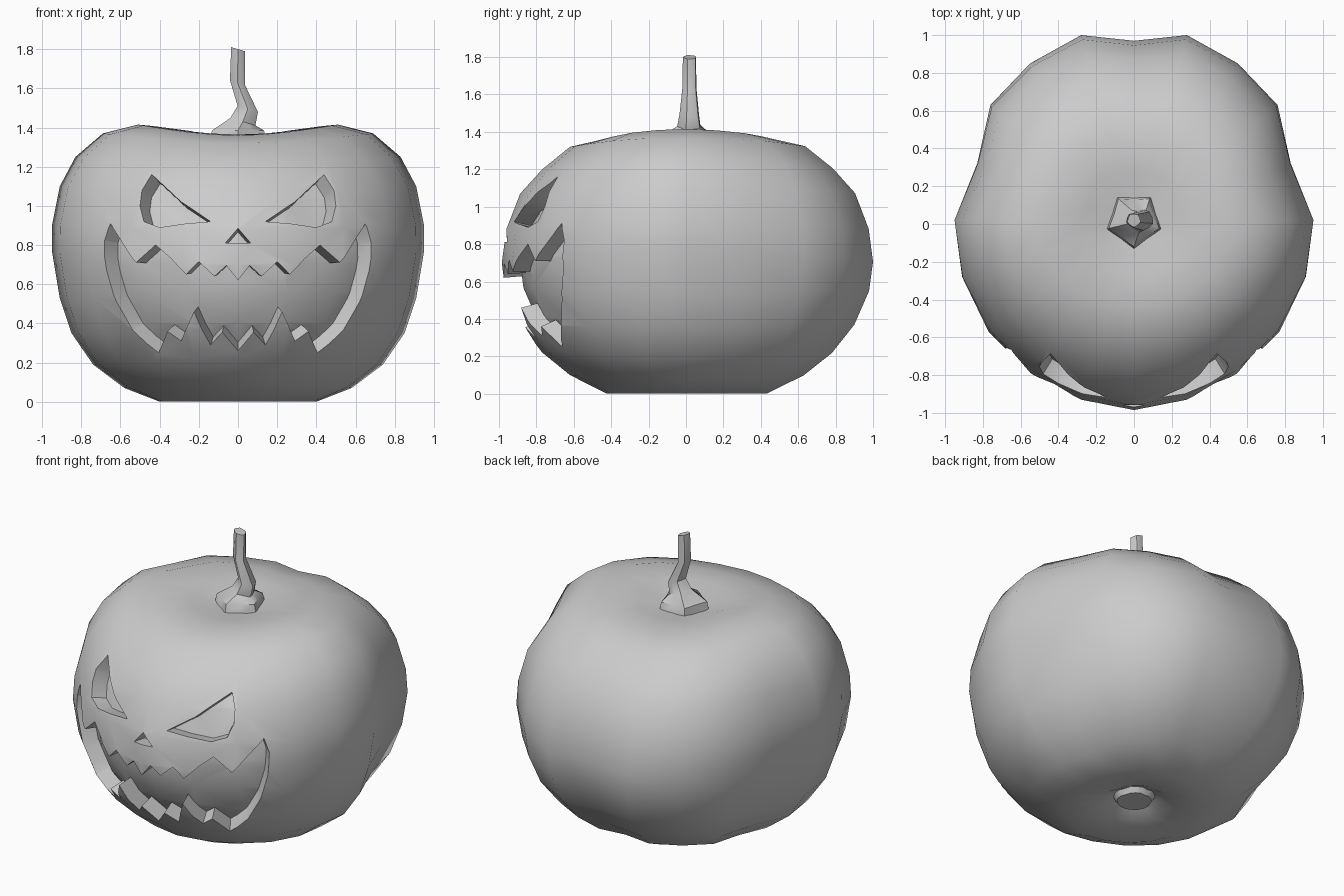
import bpy, bmesh, math
from mathutils import Vector
from mathutils.bvhtree import BVHTree
from mathutils.geometry import tessellate_polygon

if "Cube" in bpy.data.objects:
    bpy.data.objects.remove(bpy.data.objects["Cube"])

CENTRE = Vector((0, 0, 0.7))


def make_object(name, verts, faces):
    bm = bmesh.new()
    vs = [bm.verts.new(v) for v in verts]
    for f in faces:
        bm.faces.new([vs[i] for i in f])
    bmesh.ops.recalc_face_normals(bm, faces=bm.faces)
    mesh = bpy.data.meshes.new(name)
    bm.to_mesh(mesh)
    bm.free()
    obj = bpy.data.objects.new(name, mesh)
    bpy.context.collection.objects.link(obj)
    return obj


def loft(rings):
    """Skin equal-length closed rings and cap both ends."""
    n = len(rings[0])
    faces = [(k * n + i, k * n + (i + 1) % n, (k + 1) * n + (i + 1) % n, (k + 1) * n + i)
             for k in range(len(rings) - 1) for i in range(n)]
    faces.append(tuple(range(n))[::-1])
    faces.append(tuple((len(rings) - 1) * n + i for i in range(n)))
    return [v for r in rings for v in r], faces


def smooth(obj, degrees):
    bpy.ops.object.select_all(action='DESELECT')
    obj.select_set(True)
    bpy.context.view_layer.objects.active = obj
    bpy.ops.object.shade_smooth_by_angle(angle=math.radians(degrees))


# Pumpkin body: lobed plan outline (right half, back to front)
half = [(0, .97), (.28, 1.0), (.55, .85), (.76, .63), (.83, .32), (.95, .02),
        (.91, -.28), (.77, -.57), (.55, -.79), (.28, -.93), (0, -.985)]
plan = half + [(-x, y) for x, y in half[-2:0:-1]]

# Vertical profiles: (radius, height) toward the sides and toward front/back
side = [(.10, .04), (.12, .07), (.20, .03), (.40, 0), (.58, .07), (.74, .19), (.85, .35),
        (.91, .53), (.95, .77), (.95, .90), (.91, 1.1), (.83, 1.25), (.69, 1.37),
        (.51, 1.415), (.28, 1.385), (.12, 1.33)]
front = [(.10, .04), (.12, .07), (.20, .03), (.43, 0), (.63, .10), (.78, .22), (.90, .37),
         (.98, .55), (1.0, .70), (.975, .88), (.90, 1.07), (.78, 1.2), (.63, 1.32),
         (.45, 1.36), (.28, 1.365), (.12, 1.335)]
rings = []
for (rs, zs), (rf, zf) in zip(side, front):
    ring = []
    for x, y in plan:
        length = math.hypot(x, y)
        t = (y / length) ** 2
        r = (rs + (rf - rs) * t) * length / (.95 + .05 * t)
        ring.append(Vector((x / length * r, y / length * r, zs + (zf - zs) * t)))
    rings.append(ring)
verts, faces = loft(rings)
body = make_object("pumpkin_body", verts, faces)
surface = BVHTree.FromPolygons(verts, faces)

# Inner core: forms the floor of the carved recesses
core = make_object("inner_core", [CENTRE + (v - CENTRE) * .9 for v in verts], faces)
core.hide_render = True


def face_cutter(name, outline):
    """Cutter whose walls run toward the middle of the pumpkin."""
    pts = [surface.ray_cast(Vector((x, -2, z)), Vector((0, 1, 0)))[0] - CENTRE
           for x, z in outline]
    n = len(pts)
    tris = tessellate_polygon([[Vector((x, z, 0)) for x, z in outline]])
    vs = [CENTRE + p * 2 for p in pts] + [CENTRE + p * .5 for p in pts]
    fs = [tuple(t) for t in tris] + [tuple(i + n for i in t)[::-1] for t in tris]
    fs += [(i, (i + 1) % n, (i + 1) % n + n, i + n) for i in range(n)]
    obj = make_object(name, vs, fs)
    obj.hide_render = True
    return obj


def mirror(outline):
    return [(-x, z) for x, z in outline[::-1]]


# Carved face: jagged mouth, slanted eyes, small nose
mouth = [(.06, .695), (.12, .64), (.20, .715), (.265, .65), (.34, .73), (.42, .80), (.52, .71),
         (.65, .91), (.68, .82), (.67, .67), (.62, .51), (.54, .37), (.405, .25),
         (.36, .36), (.29, .31), (.225, .46), (.14, .29), (.08, .355)]
eye = [(.14, .92), (.29, 1.02), (.44, 1.16), (.49, 1.08), (.50, 1.0), (.48, .92),
       (.40, .89), (.26, .91)]
cutters = [
    face_cutter("mouth_cutter", [(0, .62)] + mouth + [(0, .26)] + mirror(mouth)),
    face_cutter("right_eye_cutter", eye),
    face_cutter("left_eye_cutter", mirror(eye)),
    face_cutter("nose_cutter", [(-.065, .81), (0, .885), (.065, .81)]),
]
bpy.context.view_layer.objects.active = body
for tool, op in [(c, 'DIFFERENCE') for c in cutters] + [(core, 'UNION')]:
    mod = body.modifiers.new(tool.name, 'BOOLEAN')
    mod.operation, mod.object, mod.solver = op, tool, 'EXACT'
    bpy.ops.object.modifier_apply(modifier=mod.name)
    bpy.data.objects.remove(tool)
smooth(body, 35)

# Stem: crooked, flared five-lobed base; (centre x, height, radius, lobe depth)
stem_path = [(0, 1.31, .14, .12), (0, 1.385, .125, .12), (.025, 1.43, .062, .08),
             (.05, 1.495, .052, .05), (-.003, 1.63, .038, .05), (0, 1.80, .035, .05)]
stem_rings = []
for cx, z, r, lobe in stem_path:
    ring = []
    for i in range(10):
        a = math.tau * i / 10 + math.pi / 10
        rr = r * (1 + (lobe if i % 2 else -lobe))
        tilt = -.3 * rr * math.cos(a) if z > 1.4 else 0
        ring.append((cx + rr * math.cos(a), .02 + rr * math.sin(a), z + tilt))
    stem_rings.append(ring)
smooth(make_object("stem", *loft(stem_rings)), 40)
